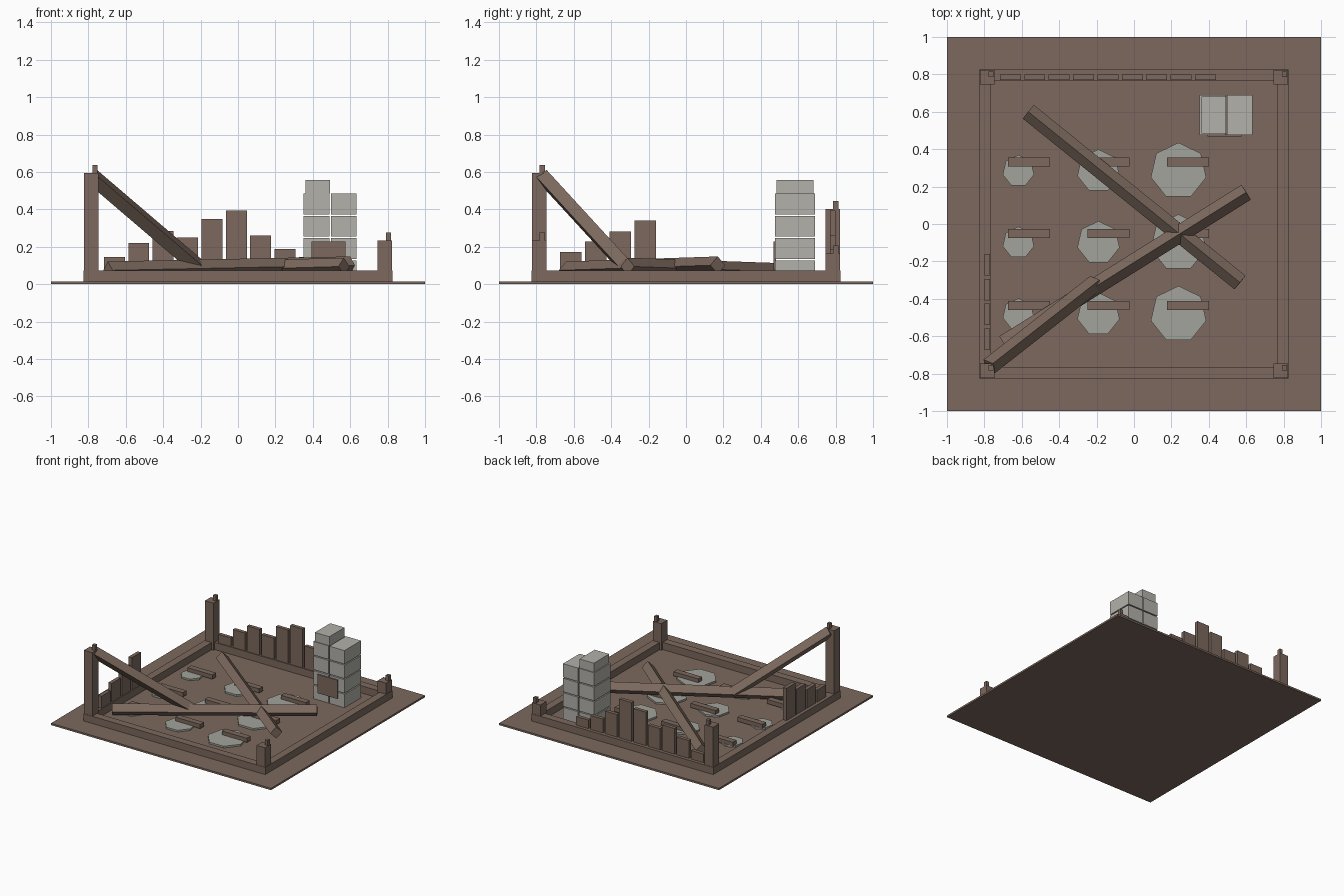
import bpy, math
from mathutils import Vector

if "Cube" in bpy.data.objects:
    bpy.data.objects.remove(bpy.data.objects["Cube"])


def material(name, rgb):
    m = bpy.data.materials.new(name)
    m.diffuse_color = (*rgb, 1)
    m.use_nodes = True
    m.node_tree.nodes["Principled BSDF"].inputs["Base Color"].default_value = m.diffuse_color
    return m


WOOD = material("weathered_wood", (0.20, 0.14, 0.11))
STONE = material("pale_stone", (0.45, 0.44, 0.40))
ASH = material("ash_grey", (0.36, 0.37, 0.33))


def box(name, x, y, z, mat=WOOD):
    """Box from (min, max) ranges on each axis."""
    bpy.ops.mesh.primitive_cube_add(size=1, location=[(r[0] + r[1]) / 2 for r in (x, y, z)])
    o = bpy.context.object
    o.name = name
    o.scale = [r[1] - r[0] for r in (x, y, z)]
    bpy.ops.object.transform_apply(location=False, rotation=False, scale=True)
    o.data.materials.append(mat)
    return o


def around(c, w):
    return (c - w / 2, c + w / 2)


def prism(name, sides, radius, depth, loc, mat):
    bpy.ops.mesh.primitive_cylinder_add(vertices=sides, radius=radius, depth=depth, location=loc)
    o = bpy.context.object
    o.name = name
    o.data.materials.append(mat)
    return o


def beam(name, a, b):
    """Square timber resting on its edge, running from a to b."""
    a, b = Vector(a), Vector(b)
    o = prism(name, 4, 0.047, (b - a).length, (a + b) / 2, WOOD)
    o.rotation_euler = (b - a).to_track_quat('Z', 'Y').to_euler()


# Ground plate and sill frame
TOP = 0.015
box("base_plate", (-1, 1), (-1, 1), (0, TOP))
for s, front, side in ((-1, "front", "left"), (1, "back", "right")):
    box(front + "_sill", (-0.826, 0.826), around(s * 0.795, 0.063), (TOP, 0.074))
    box(side + "_sill", around(s * 0.795, 0.063), (-0.826, 0.826), (TOP, 0.074))

# Broken corner posts with splintered stubs on top
for name, x, y, h in (("front_left", -1, -1, 0.595), ("front_right", 1, -1, 0.233),
                      ("back_left", -1, 1, 0.402), ("back_right", 1, 1, 0.165)):
    x, y = x * 0.785, y * 0.785
    box(name + "_post", around(x, 0.077), around(y, 0.077), (TOP, h))
    box(name + "_stub", around(x + 0.02, 0.026), around(y + 0.016, 0.028), (h - 0.01, h + 0.042))

# Remaining wall boards
for i, h in enumerate((0.145, 0.22, 0.284, 0.249, 0.349, 0.393, 0.259, 0.188, 0.145)):
    box(f"back_board_{i + 1}", around(-0.661 + 0.1304 * i, 0.112), around(0.785, 0.03), (0.06, h))
for i, h in enumerate((0.173, 0.228, 0.282, 0.339)):
    box(f"left_board_{i + 1}", around(-0.785, 0.03), around(-0.616 + 0.1325 * i, 0.115), (0.06, h))

# Chimney: two columns of stone blocks and a loose top block
for c, x in enumerate(((0.351, 0.488), (0.497, 0.634))):
    for r in range(4):
        z = TOP + 0.1195 * r
        box(f"chimney_stone_{c}_{r}", x, (0.477, 0.691), (z, z + 0.111), STONE)
box("chimney_top_stone", (0.36, 0.491), (0.484, 0.682), (0.484, 0.558), STONE)
box("hearth_panel", (0.394, 0.575), (0.468, 0.48), (0.075, 0.229))

# Ash patches with a charred plank on each
for row in range(3):
    for col, radius in enumerate((0.086, 0.116, 0.152)):
        prism(f"ash_patch_{row}_{col}", 7, radius, 0.014,
              (-0.618 + 0.428 * col, 0.283 - 0.383 * row, TOP + 0.007), ASH)
        box(f"floor_plank_{row}_{col}", around(-0.561 + 0.425 * col, 0.226),
            around(0.331 - 0.383 * row, 0.048), (0.025, 0.06))

# Fallen roof timbers
beam("leaning_beam", (-0.775, -0.762, 0.572), (-0.205, -0.315, 0.085))
beam("long_fallen_beam", (-0.695, -0.64, 0.074), (0.60, 0.17, 0.101))
beam("cross_fallen_beam", (-0.565, 0.60, 0.062), (0.567, -0.313, 0.094))
